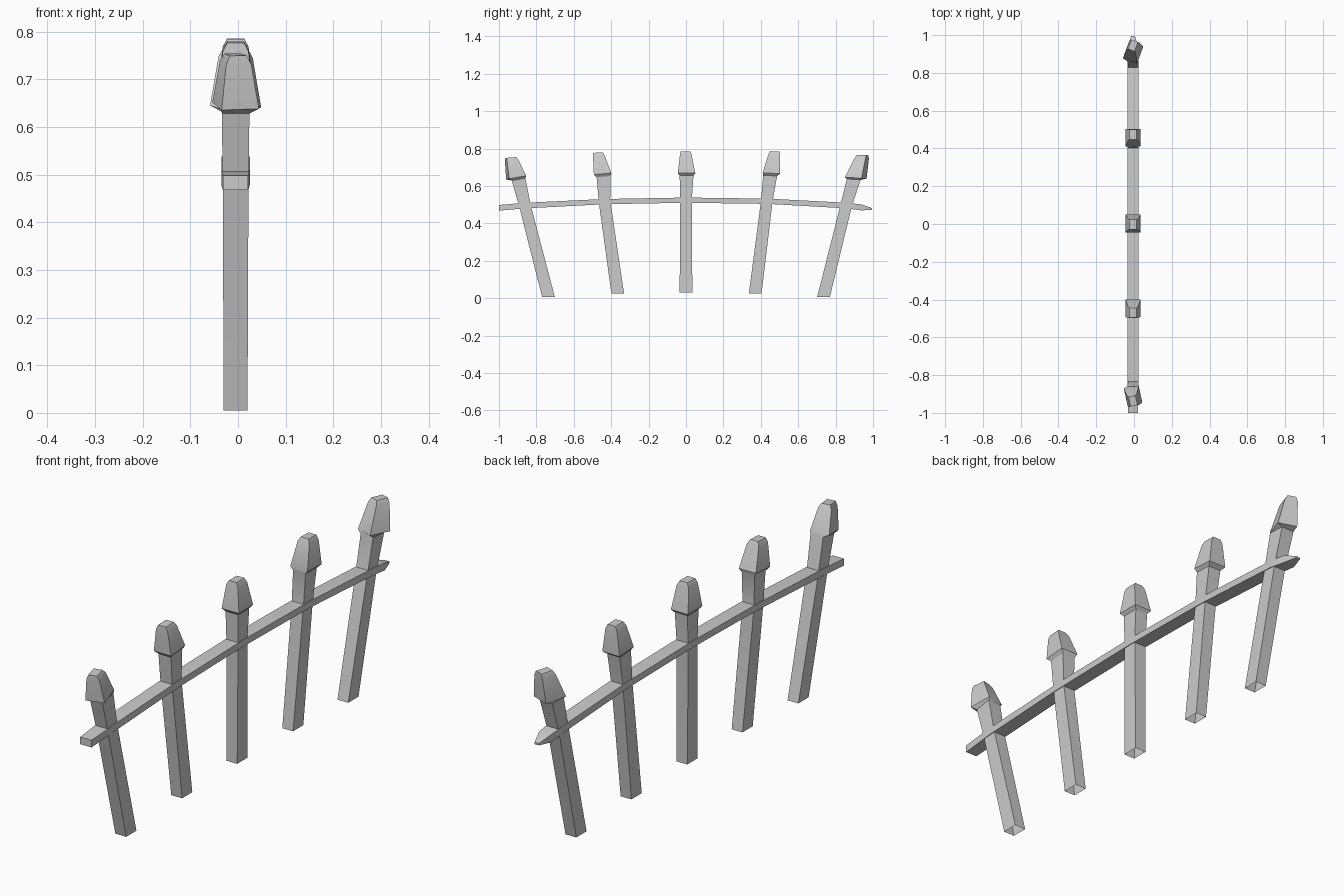
import bpy, bmesh
from math import sin, cos, radians

if "Cube" in bpy.data.objects:
    bpy.data.objects.remove(bpy.data.objects["Cube"])

CX = -0.005  # shared centre line in x


def loft(name, rings, cap_start, cap_end):
    """Skin four-sided rings given as (x, y, z, half_x, half_y, tilt, twist)."""
    bm = bmesh.new()
    loops = []
    for x, y, z, hx, hy, tilt, twist in rings:
        t, w = radians(tilt), radians(twist)
        loop = []
        for sx, sy in ((-1, -1), (1, -1), (1, 1), (-1, 1)):
            u = sx * hx * cos(w) - sy * hy * sin(w)
            v = sx * hx * sin(w) + sy * hy * cos(w)
            loop.append(bm.verts.new((x + u, y + v * cos(t), z + v * sin(t))))
        loops.append(loop)
    for a, b in zip(loops, loops[1:]):
        for i in range(4):
            j = (i + 1) % 4
            bm.faces.new((a[i], a[j], b[j], b[i]))
    if cap_start:
        bm.faces.new(loops[0][::-1])
    if cap_end:
        bm.faces.new(loops[-1])
    bmesh.ops.recalc_face_normals(bm, faces=bm.faces)
    mesh = bpy.data.meshes.new(name)
    bm.to_mesh(mesh)
    bm.free()
    ob = bpy.data.objects.new(name, mesh)
    bpy.context.collection.objects.link(ob)
    return ob


# Leaning pickets with spear heads, open at the foot
# base (y, z), rail crossing (y, z), neck (y, z), lip (y, z), top (y, z), tilt, head twist
pickets = [
    ((-0.735, 0.005), (-0.86, 0.49), (-0.895, 0.635), (-0.908, 0.645), (-0.937, 0.752), 10, 12),
    ((-0.365, 0.025), (-0.436, 0.52), (-0.441, 0.65), (-0.446, 0.665), (-0.470, 0.778), 5, 0),
    ((0.0, 0.03), (0.0, 0.53), (0.003, 0.655), (0.003, 0.668), (-0.002, 0.785), 0, 0),
    ((0.370, 0.025), (0.432, 0.52), (0.450, 0.655), (0.457, 0.668), (0.474, 0.785), -3, 0),
    ((0.735, 0.005), (0.855, 0.49), (0.897, 0.635), (0.908, 0.643), (0.945, 0.765), -4, -20),
]
for n, (base, mid, neck, lip, top, tilt, twist) in enumerate(pickets, 1):
    crown_y = lip[0] + (top[0] - lip[0]) * 0.85
    crown_z = lip[1] + (top[1] - lip[1]) * 0.85
    loft(f"picket_{n}", [
        (CX, *base, 0.025, 0.034, 0, 0),
        (CX, *mid, 0.027, 0.031, tilt, 0),
        (CX, *neck, 0.029, 0.037, tilt, 0),
        (CX, *lip, 0.040, 0.047, tilt, twist),
        (CX, crown_y, crown_z, 0.027, 0.031, tilt, twist),
        (CX, *top, 0.018, 0.026, tilt * 0.5, twist),
    ], False, True)

# Bowed rail running through the pickets; each section is (y, z, half_x, half_z)
sections = [
    (-1.0, 0.483, 0.026, 0.015), (-0.86, 0.495, 0.030, 0.015),
    (-0.44, 0.516, 0.030, 0.014), (0.0, 0.524, 0.030, 0.014),
    (0.44, 0.518, 0.030, 0.014), (0.86, 0.495, 0.030, 0.015),
    (0.94, 0.485, 0.027, 0.016), (0.995, 0.477, 0.010, 0.004),
]
loft("rail", [(CX, y, z, hx, hz, 90, 0) for y, z, hx, hz in sections], True, True)

# Keep crisp edges while softening the slight bends
for ob in bpy.context.collection.objects:
    ob.select_set(True)
    bpy.context.view_layer.objects.active = ob
bpy.ops.object.shade_smooth_by_angle(angle=radians(30))
